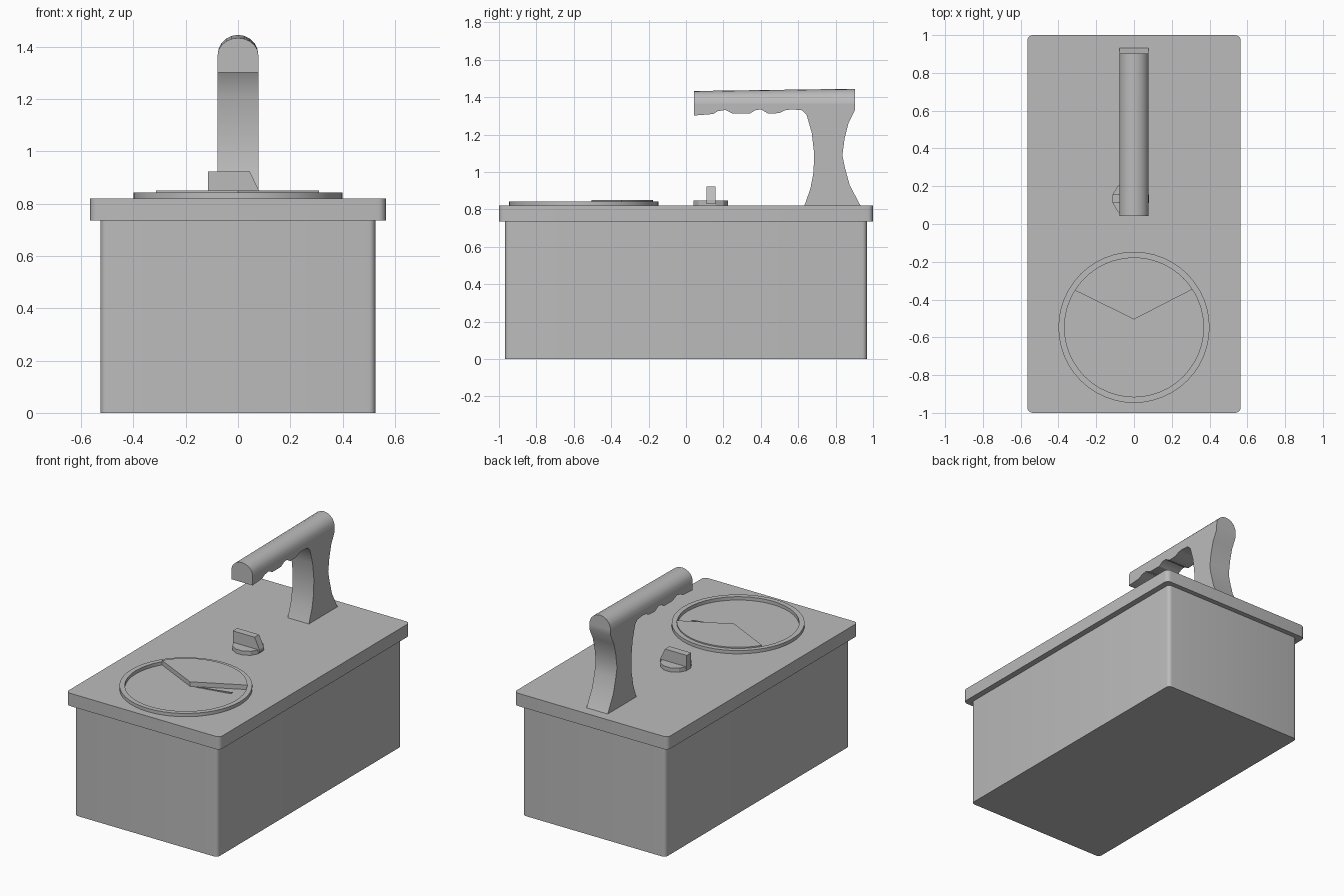
import bpy, bmesh, math

cube = bpy.data.objects.get("Cube")
if cube:
    bpy.data.objects.remove(cube, do_unlink=True)

grey = bpy.data.materials.new("plain grey")
grey.use_nodes = True
grey.diffuse_color = (0.5, 0.5, 0.5, 1)
bsdf = next(n for n in grey.node_tree.nodes if n.type == 'BSDF_PRINCIPLED')
bsdf.inputs["Base Color"].default_value = (0.5, 0.5, 0.5, 1)


def finish(name, bm, smooth=True):
    bmesh.ops.recalc_face_normals(bm, faces=bm.faces)
    mesh = bpy.data.meshes.new(name)
    bm.to_mesh(mesh)
    bm.free()
    mesh.materials.append(grey)
    ob = bpy.data.objects.new(name, mesh)
    bpy.context.collection.objects.link(ob)
    if smooth:
        bpy.ops.object.select_all(action='DESELECT')
        ob.select_set(True)
        bpy.context.view_layer.objects.active = ob
        bpy.ops.object.shade_smooth_by_angle(angle=math.radians(30))
    return ob


def prism(name, points, vec, smooth=True):
    """Extrude a closed 3D outline along a vector."""
    bm = bmesh.new()
    face = bm.faces.new([bm.verts.new(p) for p in points])
    ext = bmesh.ops.extrude_face_region(bm, geom=[face])
    moved = [g for g in ext["geom"] if isinstance(g, bmesh.types.BMVert)]
    bmesh.ops.translate(bm, verts=moved, vec=vec)
    return finish(name, bm, smooth)


def arc(cx, cy, r, start, end, n):
    angles = [math.radians(start + (end - start) * i / n) for i in range(n + 1)]
    return [(cx + r * math.cos(a), cy + r * math.sin(a)) for a in angles]


def rounded_box(name, hx, hy, z0, z1, r):
    outline = []
    for sx, sy, a in ((1, 1, 0), (-1, 1, 90), (-1, -1, 180), (1, -1, 270)):
        outline += arc(sx * (hx - r), sy * (hy - r), r, a, a + 90, 5)
    return prism(name, [(x, y, z0) for x, y in outline], (0, 0, z1 - z0))


# Case and overhanging lid
LID = 0.82
rounded_box("case", 0.525, 0.967, 0, 0.75, 0.025)
rounded_box("lid", 0.565, 1.0, 0.735, LID, 0.03)

# Round meter rim
GY = -0.547
bm = bmesh.new()
N = 48
rows = []
for r, z in ((0.4, LID), (0.4, 0.842), (0.368, 0.842), (0.368, LID)):
    rows.append([bm.verts.new((x, y, z)) for x, y in arc(0, GY, r, 0, 360, N)[:-1]])
for k in range(4):
    a, b = rows[k], rows[(k + 1) % 4]
    for i in range(N):
        j = (i + 1) % N
        bm.faces.new((a[i], a[j], b[j], b[i]))
finish("meter_rim", bm)

# Raised meter sector and the thin needle in the open part of the dial
sector = [(0, -0.505)] + arc(0, GY, 0.37, 33, 148, 20)
prism("meter_sector", [(x, y, LID) for x, y in sector], (0, 0, 0.03))
needle = [(0.03, -0.497), (0.26, -0.452), (0.265, -0.438)]
prism("meter_needle", [(x, y, LID) for x, y in needle], (0, 0, 0.006), False)

# Selector knob: low disc with an upright sloped fin
disc = arc(-0.02, 0.133, 0.095, 15, 375, 12)[:-1]
prism("knob_disc", [(x, y, LID) for x, y in disc], (0, 0, 0.027), False)
fin = [(-0.115, 0.83), (0.08, 0.83), (0.08, 0.85), (0.045, 0.923), (-0.115, 0.923)]
prism("knob_fin", [(x, 0.11, z) for x, z in fin], (0, 0.047, 0), False)

# Handle side profile: finger grooves under the grip, waisted stem
W = 0.078
TOP = 1.367
handle = [(0.042, TOP), (0.042, 1.302), (0.145, 1.31), (0.17, 1.325), (0.21, 1.332),
          (0.25, 1.312), (0.34, 1.312), (0.37, 1.33), (0.4, 1.335), (0.44, 1.312),
          (0.5, 1.315), (0.53, 1.33), (0.565, 1.335), (0.62, 1.33), (0.645, 1.305),
          (0.672, 1.21), (0.685, 1.1), (0.682, 1.0), (0.665, 0.91), (0.633, LID),
          (0.933, LID), (0.875, 0.93), (0.848, 1.03), (0.836, 1.09), (0.848, 1.18),
          (0.868, 1.26), (0.903, 1.33), (0.903, TOP)]
prism("handle_body", [(-W, y, z) for y, z in handle], (2 * W, 0, 0))

# Half-round grip top, rising slightly to the back
bm = bmesh.new()
ends = []
for y, h in ((0.042, 0.066), (0.903, 0.078)):
    ends.append([bm.verts.new((x, y, TOP + z * h / W)) for x, z in arc(0, 0, W, 0, 180, 10)])
for a, b in zip(range(10), range(1, 11)):
    bm.faces.new((ends[0][a], ends[0][b], ends[1][b], ends[1][a]))
for end in ends:
    bm.faces.new(end)
finish("grip_top", bm)
